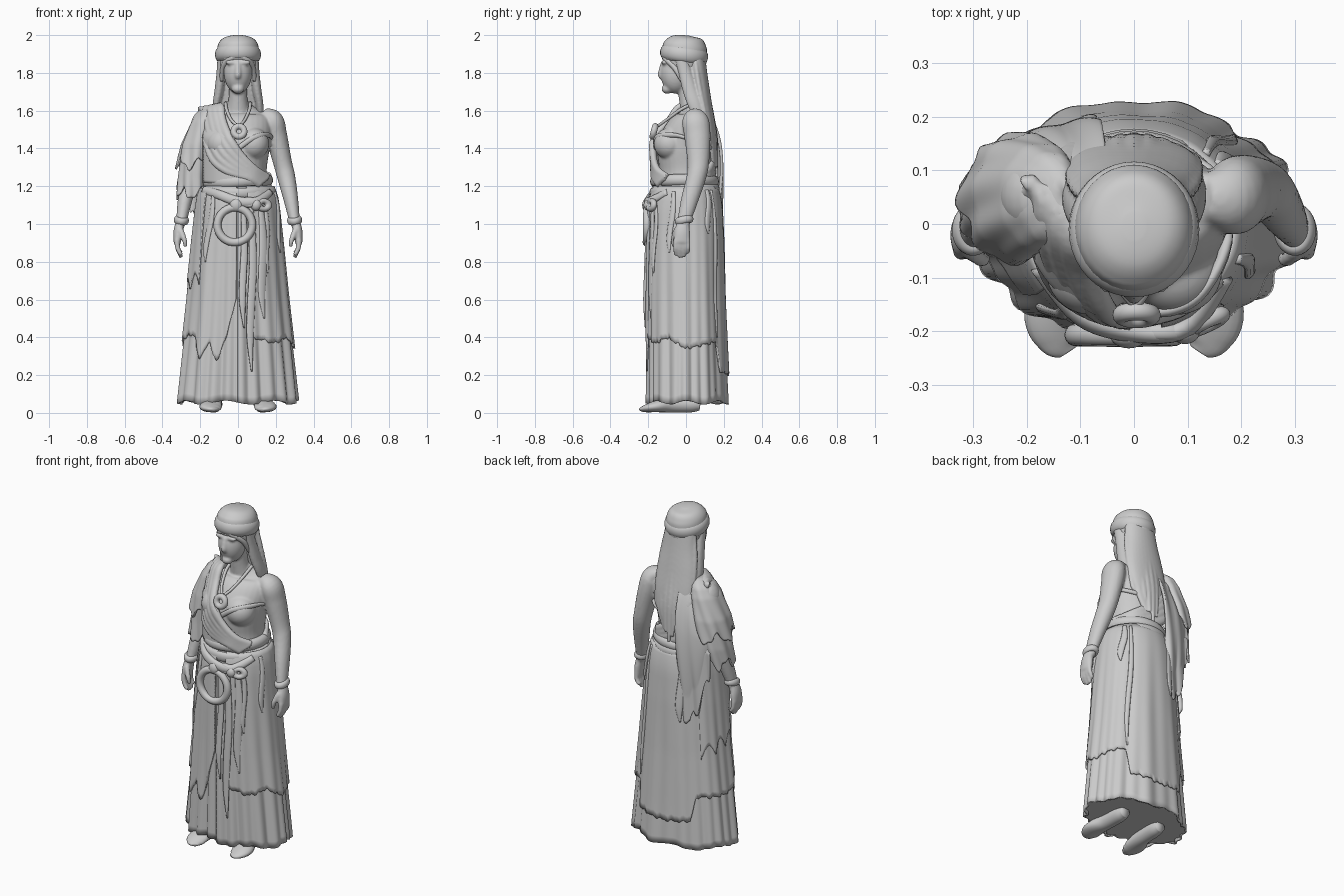
import bpy, bmesh, math, random
from math import sin, cos, pi, radians
from mathutils import Vector
random.seed(4)


def make(name, verts, faces):
    me = bpy.data.meshes.new(name)
    me.from_pydata(verts, [], faces)
    bm = bmesh.new()
    bm.from_mesh(me)
    bmesh.ops.recalc_face_normals(bm, faces=bm.faces)
    bm.to_mesh(me)
    bm.free()
    me.shade_smooth()
    ob = bpy.data.objects.new(name, me)
    bpy.context.collection.objects.link(ob)
    return ob


def spline(k, n=6):
    """Catmull-Rom through tuples of any length."""
    out = []
    for i in range(len(k) - 1):
        a, b, c, d = k[max(i - 1, 0)], k[i], k[i + 1], k[min(i + 2, len(k) - 1)]
        for j in range(n):
            t = j / n
            out.append([q + .5 * t * (r - p + t * (2*p - 5*q + 4*r - s + t * (3*(q - r) + s - p)))
                        for p, q, r, s in zip(a, b, c, d)])
    return out + [list(k[-1])]


def lerp(keys, t):
    for a, b in zip(keys, keys[1:]):
        if t <= b[0]:
            f = max(0, (t - a[0]) / (b[0] - a[0]))
            return [p + (q - p) * f for p, q in zip(a[1:], b[1:])]
    return list(keys[-1][1:])


def sweep(name, keys, ref=(0, -1, 0), sides=20, n=6):
    """Oval tube; keys are x, y, z, side radius, radius along ref."""
    pts, ref = spline(keys, n), Vector(ref)
    verts, faces = [], []
    for i, p in enumerate(pts):
        t = (Vector(pts[min(i + 1, len(pts) - 1)][:3]) - Vector(pts[max(i - 1, 0)][:3])).normalized()
        u = (ref - t * ref.dot(t)).normalized()
        s = t.cross(u)
        for j in range(sides):
            a = 2 * pi * j / sides
            verts.append(Vector(p[:3]) + s * p[3] * cos(a) + u * p[4] * sin(a))
    for i in range(len(pts) - 1):
        for j in range(sides):
            k = (j + 1) % sides
            faces.append((i*sides + j, i*sides + k, (i+1)*sides + k, (i+1)*sides + j))
    faces += [tuple(range(sides)), tuple(range(len(verts) - sides, len(verts)))]
    return make(name, verts, faces)


def sheet(name, fn, nu, nv, thick=.01):
    """Cloth from a function of u, v in 0..1."""
    verts = [fn(i / nu, j / nv) for j in range(nv + 1) for i in range(nu + 1)]
    w = nu + 1
    faces = [(j*w + i, j*w + i + 1, (j+1)*w + i + 1, (j+1)*w + i) for j in range(nv) for i in range(nu)]
    ob = make(name, verts, faces)
    m = ob.modifiers.new("thickness", 'SOLIDIFY')
    m.thickness, m.offset = thick, 0
    return ob


def ball(name, loc, r):
    bpy.ops.mesh.primitive_uv_sphere_add(segments=32, ring_count=20, radius=1, location=loc)
    ob = bpy.context.object
    ob.name, ob.scale = name, r
    ob.data.shade_smooth()
    return ob


def torus(name, loc, R, r, rot=(0, 0, 0), scale=(1, 1, 1)):
    bpy.ops.mesh.primitive_torus_add(major_segments=40, minor_segments=14, major_radius=R,
                                     minor_radius=r, location=loc, rotation=rot)
    ob = bpy.context.object
    ob.name, ob.scale = name, scale
    ob.data.shade_smooth()
    return ob


def fuse(name, parts, voxel, soften):
    """Join overlapping solids into one smooth skin."""
    bpy.ops.object.select_all(action='DESELECT')
    for ob in parts:
        ob.select_set(True)
    bpy.context.view_layer.objects.active = parts[0]
    bpy.ops.object.join()
    parts[0].name = name
    m = parts[0].modifiers.new("fuse", 'REMESH')
    m.mode, m.voxel_size, m.use_smooth_shade = 'VOXEL', voxel, True
    parts[0].modifiers.new("soften", 'SMOOTH').iterations = soften


# Body: head, neck, torso, arms and hands
body = [sweep("torso", [(0, .0, 1.17, .165, .14), (0, .0, 1.28, .152, .14), (0, .0, 1.4, .168, .15),
                        (0, .025, 1.5, .18, .13), (0, .05, 1.57, .165, .085), (0, .045, 1.615, .09, .065),
                        (0, .03, 1.65, .05, .05)], sides=32),
        sweep("neck", [(0, .035, 1.57, .07, .06), (0, .015, 1.66, .05, .052), (0, 0, 1.78, .05, .055)]),
        ball("skull", (0, -.005, 1.87), (.105, .115, .115)),
        ball("face", (0, -.055, 1.80), (.074, .08, .11)),
        ball("chin", (0, -.1, 1.715), (.033, .03, .026)),
        sweep("nose", [(0, -.122, 1.86, .012, .01), (0, -.136, 1.79, .016, .014), (0, -.127, 1.772, .01, .006)])]
for s in (-1, 1):
    body += [ball("breast", (s * .08, -.085, 1.425), (.085, .085, .085)),
             ball("brow", (s * .035, -.115, 1.855), (.035, .016, .012)),
             sweep("arm", [(s*.13, .05, 1.585, .03, .04), (s*.18, .05, 1.55, .058, .07),
                           (s*.202, .06, 1.47, .058, .07), (s*.235, .065, 1.33, .05, .058),
                           (s*.255, .055, 1.25, .048, .052), (s*.28, .02, 1.13, .039, .046),
                           (s*.302, -.015, 1.0, .027, .034)]),
             sweep("palm", [(s*.302, -.015, 1.02, .025, .03), (s*.317, -.02, .96, .025, .042),
                            (s*.322, -.022, .9, .02, .045)]),
             sweep("thumb", [(s*.305, -.05, .97, .016, .016), (s*.285, -.066, .92, .014, .014),
                             (s*.277, -.062, .88, .011, .011)])]
    for i, y in enumerate((-.055, -.033, -.011, .01)):
        e = (.835, .822, .825, .845)[i]
        body.append(sweep("finger", [(s*.322, y, .92, .015, .013), (s*.32, y, .875, .014, .013),
                                     (s*.3, y, e, .011, .011)], sides=10))
fuse("body", body, .007, 5)

# Hair cap, headband, and long hair fused into locks
sweep("hair_cap", [(0, -.008, 1.87, .112, .118), (0, -.008, 1.93, .11, .118), (0, -.006, 1.965, .098, .105),
                   (0, -.005, 1.988, .07, .078), (0, -.004, 1.999, .02, .025)], sides=32)
torus("headband", (0, -.01, 1.897), .093, .029, (radians(-9), 0, 0), (1, 1.05, 1.45))
hair = [sweep("hair_back", [(0, .045, 1.9, .095, .055), (0, .06, 1.78, .106, .055), (0, .085, 1.65, .122, .05),
                            (0, .115, 1.52, .12, .04), (0, .135, 1.4, .095, .028),
                            (0, .145, 1.3, .05, .018)], sides=32)]
for i in range(9):
    x = -.1 + .025 * i
    e = 1.27 + .13 * abs(x) / .1 + random.uniform(-.03, .04)
    b = .05 * (x / .12) ** 2
    hair.append(sweep("lock", [(x * .8, .08 - b, 1.9, .014, .012), (x, .1 - b, 1.75, .02, .015),
                               (x * 1.1, .13 - b, 1.6, .02, .015), (x * 1.05, .155 - b, 1.45, .019, .014),
                               (x * .9, .162 - b, e, .009, .009)], sides=12))
for s in (-1, 1):
    hair.append(sweep("side_lock", [(s*.085, -.025, 1.88, .024, .035), (s*.09, -.005, 1.8, .024, .035),
                                    (s*.1, .02, 1.71, .024, .038), (s*.115, .05, 1.62, .02, .035),
                                    (s*.12, .09, 1.5, .012, .016)]))
    sweep("forehead_hair", [(0, -.118, 1.895, .012, .012), (s*.045, -.108, 1.872, .016, .012),
                            (s*.078, -.06, 1.83, .014, .016), (s*.088, -.02, 1.76, .01, .012)])
fuse("hair", hair, .006, 3)

# Skirt surface: height, half width, front depth, back depth
SKIRT = [(.05, .31, .192, .218), (.3, .283, .192, .206), (.6, .25, .192, .193), (.9, .222, .192, .185),
         (1.08, .203, .188, .176), (1.15, .192, .178, .165), (1.21, .168, .155, .148)]


def surf(th, z, off=0, fold=1):
    rx, f, b = lerp(SKIRT, z)
    d = (1.23 - z) / 1.18
    c = cos(th)
    off += fold * (.007 + .003 * c) * d * sin(22 * th + 1.5 * sin(3 * th))
    off += .006 * fold * sin(9 * th + 1 + z) * min(1, 2 * d)
    return Vector(((rx + off) * sin(th), -((f if c > 0 else b) + off) * c, z))


sheet("underskirt", lambda u, v: surf(2*pi*u, 1.21 - v * (1.155 + .01 * sin(14*pi*u))), 200, 30, .012)
make("skirt_base", [surf(2*pi*i/100, .06) for i in range(100)], [tuple(range(100))])
HEM = [(14, .4), (40, .37), (62, .4), (90, .34), (138, .38), (144, .22), (180, .2), (212, .22), (220, .36),
       (265, .36), (295, .42), (308, .4), (318, .28), (328, .38), (338, .27), (348, .42), (358, .6)]


def overskirt(u, v):
    a = 14 + 344 * u
    low = lerp(HEM, a)[0] + .005 * sin(a * .5) + .004 * sin(a * .9)
    return surf(radians(a), 1.2 + (low - 1.2) * v, .015, .7)


def wrap(u, v):
    a = 228 + 80 * u
    low = .58 + .07 * abs(sin(4 * u * pi)) + .1 * u
    return surf(radians(a), 1.19 + (low - 1.19) * v, .022, .7)


sheet("overskirt", overskirt, 200, 30)
sheet("torn_wrap", wrap, 60, 24, .008)


# Ribbons hanging on the skirt: angle at top, angle at bottom, top, bottom, width
def ribbon(a0, a1, z0, z1, w):
    keys = []
    for i in range(6):
        t = i / 5
        p = surf(radians(a0 + (a1 - a0) * t + 2 * sin(6 * t)), z0 + (z1 - z0) * t, .021, .7)
        keys.append((*p, w * (.7 + .5 * sin(3 * t)) if i < 5 else .004, .008 if i < 5 else .003))
    p = surf(radians((a0 + a1) / 2), .8)
    sweep("ribbon", keys, (p.x, p.y * 1.5, 0), 12)


for r in [(32, 30, 1.1, .5, .02), (18, 14, 1.1, .22, .018), (40, 38, 1.1, .74, .014), (6, 7, 1.12, .45, .016),
          (70, 66, 1.17, .85, .014), (128, 126, 1.18, .95, .016),
          (205, 203, 1.18, .8, .02), (138, 140, 1.18, .4, .012), (322, 318, 1.15, .8, .014)]:
    ribbon(*r)

# Belt, knot and hanging ring
torus("waist_roll", (0, -.008, 1.225), .16, .026, (0, radians(-3), 0), (1, .98, 1.2))
torus("belt", (0, -.008, 1.175), .174, .018, (radians(4), 0, 0), (1, .97, 1.6))
sweep("belt_drape", [(-.18, -.08, 1.18, .022, .014), (-.1, -.175, 1.155, .024, .015), (0, -.203, 1.12, .026, .018),
                     (.1, -.192, 1.12, .024, .018), (.17, -.1, 1.17, .02, .013)])
torus("hanging_ring", (-.017, -.207, .995), .092, .021, (radians(89), 0, 0))
ball("ring_knot", (-.01, -.208, 1.1), (.034, .024, .035))
ball("bow_knot", (.095, -.2, 1.1), (.028, .024, .03))
torus("bow_loop", (.135, -.183, 1.1), .024, .016, (radians(80), 0, radians(25)), (1.2, .9, 1))
torus("bow_loop", (.055, -.203, 1.115), .021, .015, (radians(85), 0, 0), (1.3, .8, 1))


# Sash folds crossing the chest from the draped shoulder to the far hip, then the back
def chest(x, z):
    return .022 - .2 * math.sqrt(max(.02, 1 - (x / .2) ** 2)) + max(0, z - 1.46) * .75


FRONT = [(-.095, 1.62), (-.085, 1.55), (-.045, 1.45), (.015, 1.36), (.09, 1.285), (.155, 1.245)]
sash = []
for k in range(5):
    keys = []
    for i, (x, z) in enumerate(FRONT):
        g = k * (.024 if i < 3 else .02 if i == 3 else .01)
        X, Z = x - g * 1.0, z - g * (.25 if i < 2 else .9)
        keys.append((X, chest(X, Z) + .004, Z, .024, .019))
    sash.append(sweep("sash_fold", [(keys[0][0] - .01, .07, 1.6, .024, .02)] + keys, (-.2, -1, .2), 14))
for k in range(4):
    sash.append(sweep("back_fold", [(.165, .02, 1.25 - .015*k, .022, .018), (.1, .115, 1.28 - .02*k, .025, .018),
                                    (0, .142, 1.35 - .035*k, .028, .018), (-.1, .142, 1.46 - .045*k, .03, .018),
                                    (-.14, .09, 1.58 - .03*k, .025, .02)], (0, 1, .1), 14))
fuse("sash", sash, .006, 3)
sheet("sash_cloth", lambda u, v: (lambda x, z: (x, chest(x, z) + .002, z))(
    -.18 + u * (.11 + .2 * v), 1.56 - .34 * v - .02 * u), 24, 24, .016)
sweep("breast_band", [(.0, -.16, 1.4, .014, .01), (.07, -.162, 1.45, .014, .01), (.13, -.125, 1.47, .014, .01),
                      (.172, -.03, 1.465, .012, .01), (.15, .09, 1.42, .012, .01), (.05, .145, 1.4, .012, .01)])


# Shawl over the shoulder: two ragged sleeve layers and a long back fall
SLEEVE = [(1.1, -.252, .03, .078, .085), (1.25, -.235, .045, .078, .095), (1.42, -.205, .05, .078, .1),
          (1.54, -.172, .05, .066, .09), (1.59, -.155, .05, .05, .075), (1.615, -.14, .05, .028, .05),
          (1.63, -.13, .05, .003, .006)]


def sleeve(low, off, ph):
    def fn(u, v):
        a = 2 * pi * u
        z = 1.63 + (low + .03 * sin(5*a + ph) + .012 * sin(11*a) - 1.63) * v
        cx, cy, rx, ry = lerp(SLEEVE, z)
        o = off * v + .006 * v * sin(8 * a + 14 * z + ph)
        w = min(1, max(0, (1.63 - z) * 30))
        return cx + (rx + o * w) * cos(a), cy + (ry + o * w) * sin(a), z
    return fn


sheet("shawl_lower", sleeve(1.16, 0, 0), 80, 40)
sheet("shawl_upper", sleeve(1.32, .018, 2), 80, 32)


def fall(u, v):
    low = .78 + .45 * abs(u - .62) + .05 * sin(14 * u)
    x = -.05 - (1 - u) * (.15 + .07 * min(1, 3 * v)) + .05 * (1 - u) * v - .03 * v
    top = 1.6 - .1 * (1 - u) ** 2
    y = .145 + .045 * sin(pi * min(1, .15 + v * .75)) - .06 * (1 - u) ** 2 - .06 * (1 - v) ** 6
    y = max(y, .178 - .25 * max(0, -x - .1)) if v > .6 else y
    return x, y + .006 * sin(14 * u + 4 * v) * v, top + (low - top) * v


sheet("shawl_back", fall, 40, 50, .016)

# Necklace, pendant and bracelets
for s in (-1, 1):
    sweep("necklace", [(s*.065, .04, 1.64, .009, .009), (s*.06, -.03, 1.605, .009, .009),
                       (s*.035, -.105, 1.55, .008, .008), (.004, -.155, 1.515, .008, .008)], sides=10)
    torus("bracelet", (s*.3, -.01, 1.02), .027, .013, (radians(12), radians(-s*8), 0), (1, 1.25, 1.5))
    # Feet
    sweep("foot", [(s*.125, .075, .04, .03, .028), (s*.125, .03, .045, .042, .042),
                   (s*.13, -.08, .046, .046, .044), (s*.145, -.165, .033, .06, .03),
                   (s*.135, -.215, .022, .046, .019), (s*.122, -.238, .018, .02, .008)], (0, 0, 1))
    sweep("ankle", [(s*.125, .02, .03, .038, .042), (s*.12, .02, .16, .04, .045)])
torus("pendant", (.005, -.17, 1.49), .028, .017, (radians(75), 0, 0))
